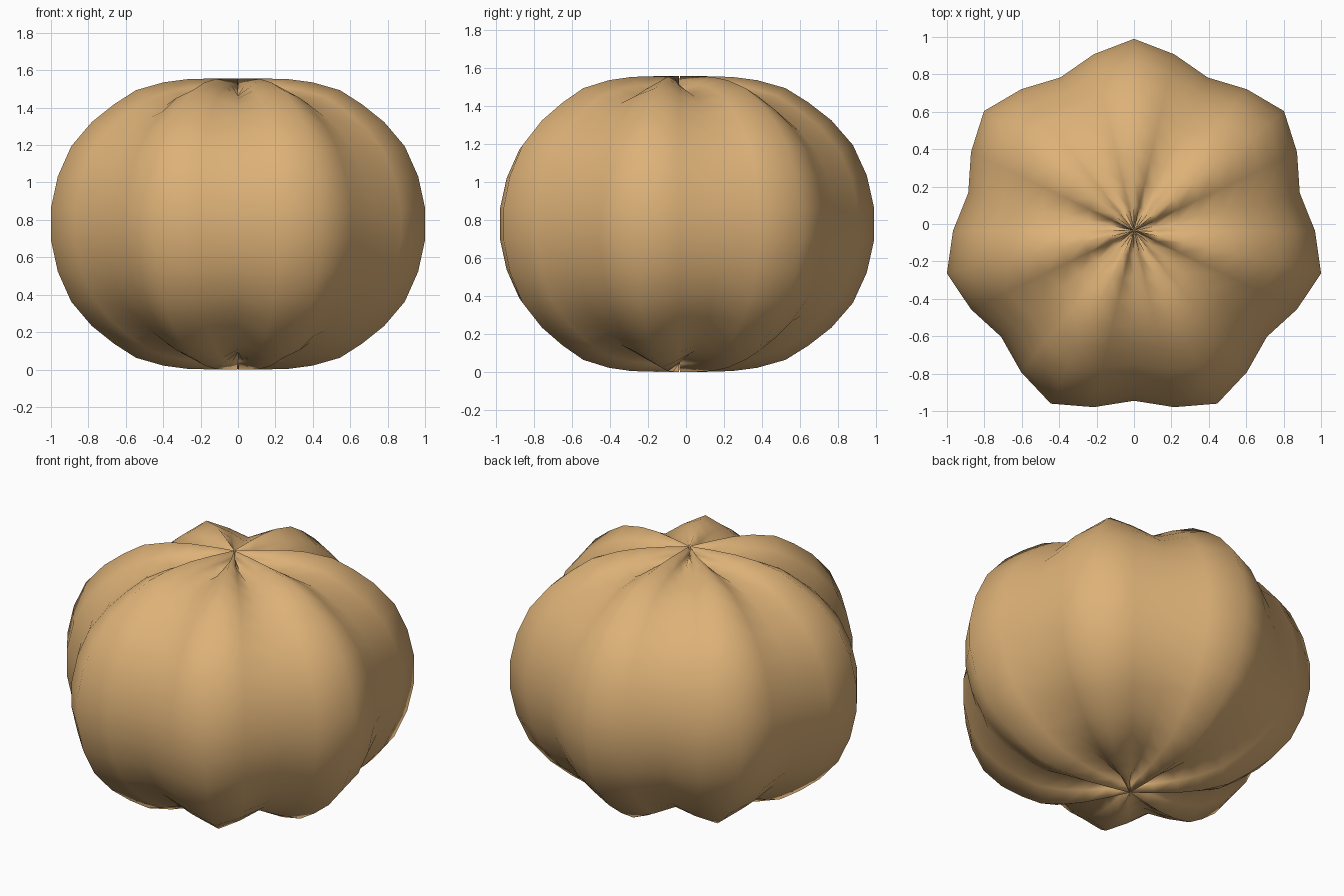
import bpy, bmesh, math

if "Cube" in bpy.data.objects:
    bpy.data.objects.remove(bpy.data.objects["Cube"])

LOBES, SEGS = 7, 28
CENTRE_Y, CENTRE_Z = -0.036, 0.778

# Ridge profile of the upper half: (radius, height above the middle)
HALF = [(1.026, 0.085), (0.988, 0.255), (0.915, 0.415), (0.802, 0.545),
        (0.68, 0.64), (0.56, 0.715), (0.41, 0.757), (0.28, 0.774),
        (0.14, 0.778), (0.006, 0.778)]
profile = [(r, -h) for r, h in reversed(HALF)] + HALF


def lobe_scale(a):
    """1 on a ridge, smaller in the valleys between lobes."""
    return 0.943 + 0.057 * math.cos(LOBES * a)


# Skin colour
skin = bpy.data.materials.new("tan_skin")
skin.diffuse_color = (0.72, 0.44, 0.185, 1)
skin.use_nodes = True
skin.node_tree.nodes["Principled BSDF"].inputs["Base Color"].default_value = skin.diffuse_color

# Ribbed gourd body: rings scaled towards the middle in the valleys
bm = bmesh.new()
rings = []
for r, h in profile:
    ring = []
    for i in range(SEGS):
        a = 2 * math.pi * i / SEGS
        s = lobe_scale(a)
        ring.append(bm.verts.new((r * s * math.sin(a),
                                  CENTRE_Y + r * s * math.cos(a),
                                  CENTRE_Z + h * s)))
    rings.append(ring)
for lo, hi in zip(rings, rings[1:]):
    for i in range(SEGS):
        j = (i + 1) % SEGS
        bm.faces.new((lo[i], lo[j], hi[j], hi[i]))

# Close the two poles
for ring, z in ((rings[0], 0.045), (rings[-1], 1.50)):
    pole = bm.verts.new((0, CENTRE_Y, z))
    for i in range(SEGS):
        bm.faces.new((ring[i], ring[(i + 1) % SEGS], pole))
bmesh.ops.recalc_face_normals(bm, faces=bm.faces)
for f in bm.faces:
    f.smooth = True

mesh = bpy.data.meshes.new("pumpkin_body")
bm.to_mesh(mesh)
bm.free()
mesh.materials.append(skin)
body = bpy.data.objects.new("pumpkin_body", mesh)
bpy.context.collection.objects.link(body)
